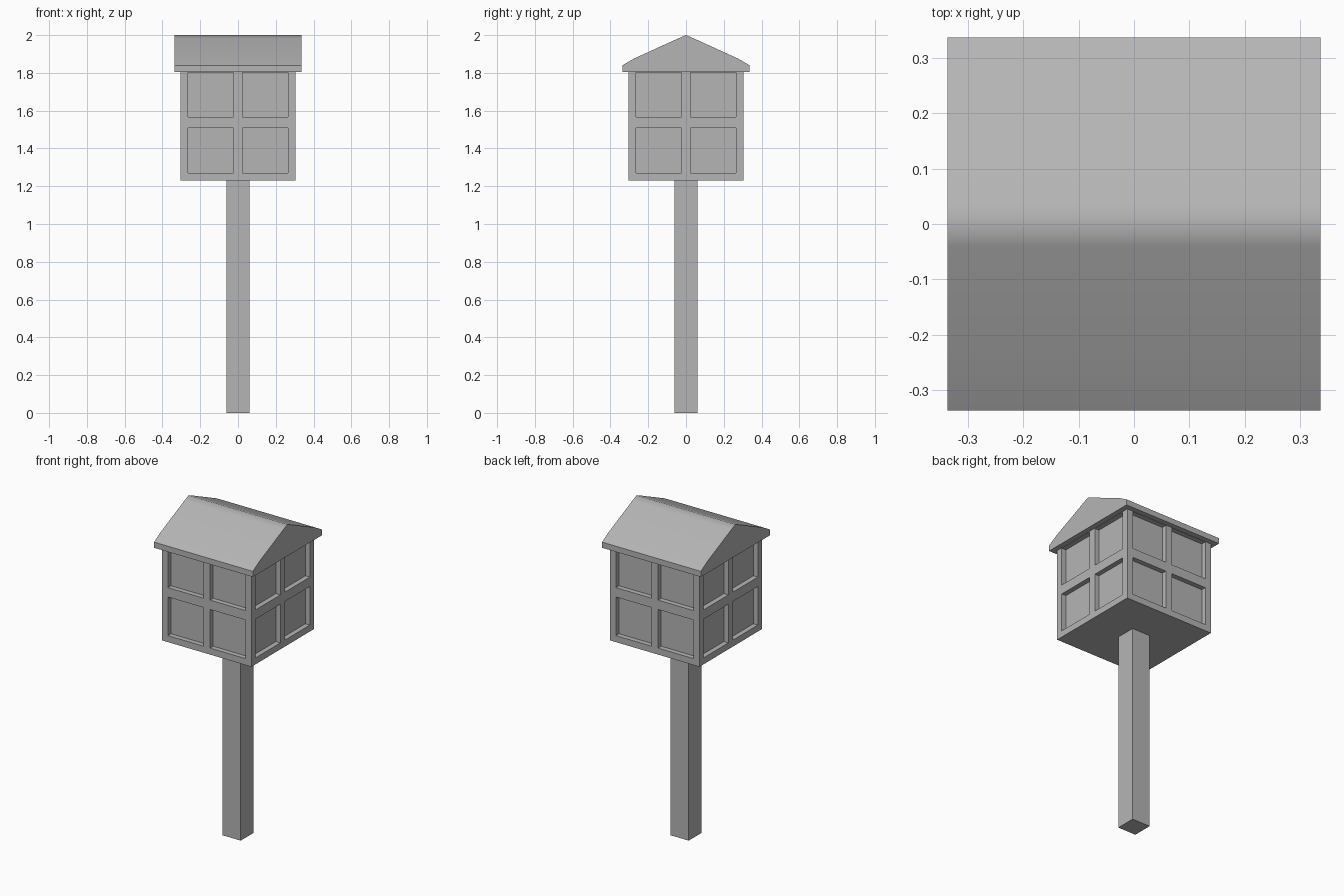
import bpy, bmesh
from math import radians
from mathutils import Matrix

if "Cube" in bpy.data.objects:
    bpy.data.objects.remove(bpy.data.objects["Cube"], do_unlink=True)

grey = bpy.data.materials.new("plain grey")
grey.use_nodes = True
colour = (0.46, 0.46, 0.46, 1)
grey.diffuse_color = colour
grey.node_tree.nodes["Principled BSDF"].inputs["Base Color"].default_value = colour


def finish(name, bm):
    mesh = bpy.data.meshes.new(name)
    bm.to_mesh(mesh)
    bm.free()
    mesh.materials.append(grey)
    ob = bpy.data.objects.new(name, mesh)
    bpy.context.collection.objects.link(ob)
    return ob


# Square post
POST_TOP = 1.23
bm = bmesh.new()
bmesh.ops.create_cube(bm, size=1)
bmesh.ops.scale(bm, verts=bm.verts, vec=(0.124, 0.124, POST_TOP))
bmesh.ops.translate(bm, verts=bm.verts, vec=(0, 0, POST_TOP / 2))
finish("post", bm)

# Box with four recessed panes on every side
HALF = 0.305
xs = [-HALF, -0.265, -0.023, 0.023, 0.265, HALF]
zs = [POST_TOP, 1.27, 1.508, 1.566, 1.803, 1.82]
bm = bmesh.new()
panes = []
for side in range(4):
    turn = Matrix.Rotation(radians(90 * side), 3, 'Z')
    grid = [[bm.verts.new(turn @ Matrix.Translation((x, -HALF, z)).translation)
             for x in xs] for z in zs]
    for r in range(5):
        for c in range(5):
            face = bm.faces.new((grid[r][c], grid[r][c + 1],
                                 grid[r + 1][c + 1], grid[r + 1][c]))
            if r % 2 and c % 2:
                panes.append(face)
bmesh.ops.remove_doubles(bm, verts=bm.verts, dist=0.0005)
bm.normal_update()
bmesh.ops.inset_individual(bm, faces=panes, thickness=0.0005, depth=-0.03)
# Close the floor and the top
bmesh.ops.holes_fill(bm, edges=[e for e in bm.edges if e.is_boundary], sides=0)
bmesh.ops.recalc_face_normals(bm, faces=bm.faces)
finish("house_box", bm)

# Gabled roof, one profile drawn out along x
EAVE = 0.337
half = [(EAVE, 1.805), (EAVE, 1.84), (0.275, 1.876), (0.04, 1.983)]
profile = half + [(0, 2.0)] + [(-y, z) for y, z in reversed(half)]
bm = bmesh.new()
gable = bm.faces.new([bm.verts.new((-EAVE, y, z)) for y, z in profile])
out = bmesh.ops.extrude_face_region(bm, geom=[gable], use_keep_orig=True)
moved = [v for v in out["geom"] if isinstance(v, bmesh.types.BMVert)]
bmesh.ops.translate(bm, verts=moved, vec=(2 * EAVE, 0, 0))
bmesh.ops.recalc_face_normals(bm, faces=bm.faces)
roof = finish("roof", bm)

# Soft ridge, crisp eaves and gables
bpy.ops.object.select_all(action='DESELECT')
roof.select_set(True)
bpy.context.view_layer.objects.active = roof
bpy.ops.object.shade_smooth_by_angle(angle=radians(50))
